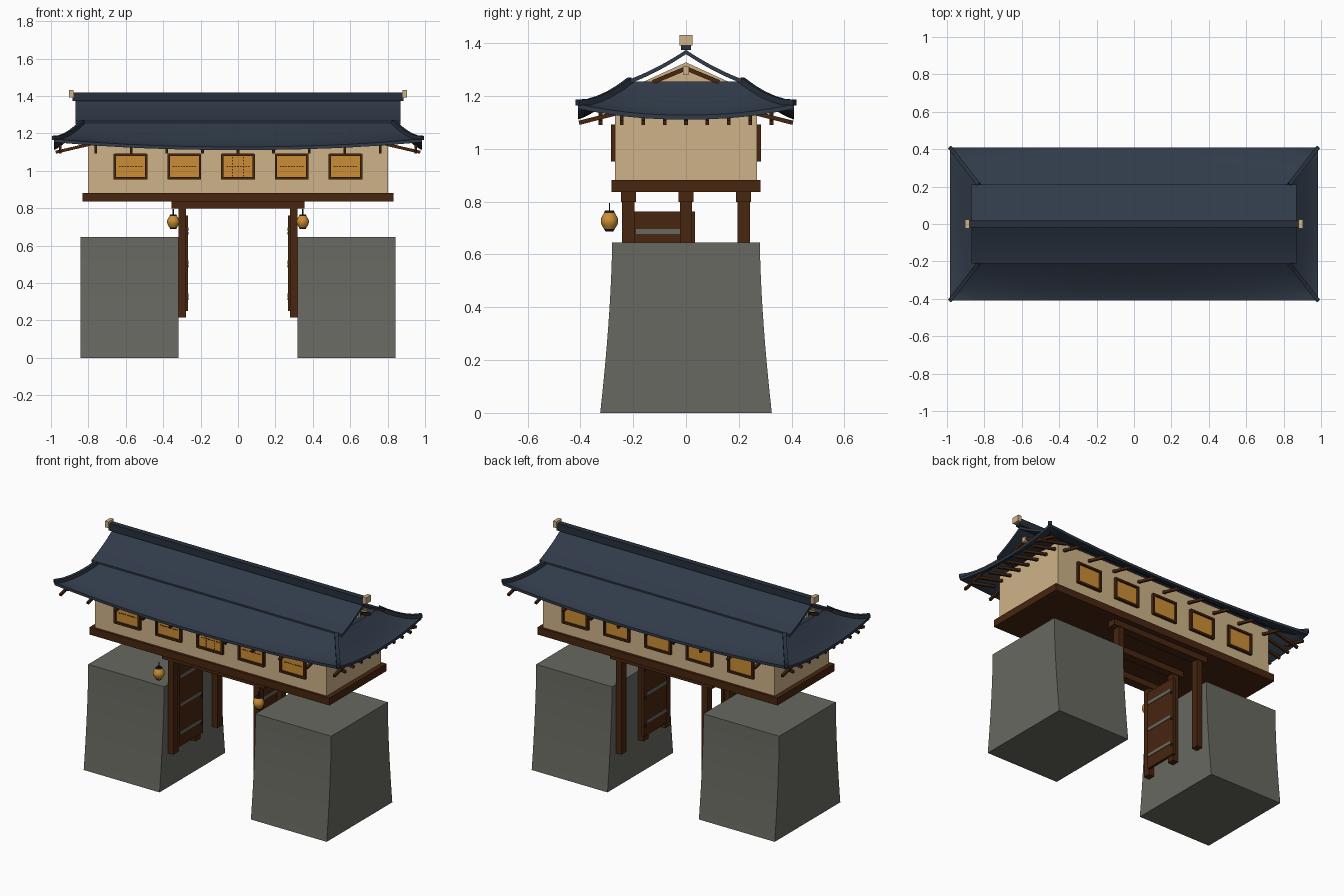
import bpy, bmesh, math
from mathutils import Vector

cube = bpy.data.objects.get("Cube")
if cube:
    bpy.data.objects.remove(cube, do_unlink=True)


def material(name, r, g, b):
    m = bpy.data.materials.new(name)
    m.use_nodes = True
    m.diffuse_color = (r, g, b, 1)
    node = next(n for n in m.node_tree.nodes if n.type == 'BSDF_PRINCIPLED')
    node.inputs["Base Color"].default_value = (r, g, b, 1)
    node.inputs["Roughness"].default_value = 0.8
    return m


STONE = material("grey_stone", 0.14, 0.14, 0.12)
WOOD = material("dark_brown_wood", 0.065, 0.019, 0.005)
PLASTER = material("tan_plaster", 0.62, 0.45, 0.25)
TILE = material("navy_roof_tile", 0.03, 0.043, 0.066)
RIDGE = material("dark_ridge_tile", 0.02, 0.03, 0.045)
PAPER = material("amber_paper", 0.60, 0.27, 0.035)
BLACK = material("black_iron", 0.012, 0.010, 0.009)


def mesh_object(name, mat, verts, faces, smooth=False):
    me = bpy.data.meshes.new(name)
    me.from_pydata([tuple(v) for v in verts], [], faces)
    bm = bmesh.new()
    bm.from_mesh(me)
    bmesh.ops.recalc_face_normals(bm, faces=bm.faces)
    bm.to_mesh(me)
    bm.free()
    me.materials.append(mat)
    ob = bpy.data.objects.new(name, me)
    bpy.context.collection.objects.link(ob)
    if smooth:
        bpy.ops.object.select_all(action='DESELECT')
        ob.select_set(True)
        bpy.context.view_layer.objects.active = ob
        bpy.ops.object.shade_smooth_by_angle(angle=math.radians(35))
    return ob


BOX_FACES = [(0, 1, 3, 2), (4, 6, 7, 5), (0, 4, 5, 1),
             (2, 3, 7, 6), (0, 2, 6, 4), (1, 5, 7, 3)]


def box(name, mat, xs, ys, zs):
    return mesh_object(name, mat, [(x, y, z) for x in xs for y in ys for z in zs], BOX_FACES)


def block(name, mat, centre, size):
    return box(name, mat, *[(c - s / 2, c + s / 2) for c, s in zip(centre, size)])


def beam(name, mat, a, b, width, height):
    # Rectangular bar running from a to b
    a, b = Vector(a), Vector(b)
    d = (b - a).normalized()
    side = d.cross(Vector((0, 0, 1))).normalized() * width / 2
    up = side.cross(d).normalized() * height / 2
    verts = [p + side * i + up * j for p in (a, b) for i in (-1, 1) for j in (-1, 1)]
    return mesh_object(name, mat, verts, BOX_FACES)


def extrude_x(name, mat, profile, x0, x1):
    # Closed y-z profile extruded along x
    n = len(profile)
    verts = [(x, y, z) for x in (x0, x1) for y, z in profile]
    faces = [(i, (i + 1) % n, n + (i + 1) % n, n + i) for i in range(n)]
    faces += [tuple(range(n)), tuple(range(n, 2 * n))]
    return mesh_object(name, mat, verts, faces, True)


def lathe(name, mat, centre, profile, sides=16):
    cx, cy = centre
    verts = [(cx + r * math.cos(math.tau * k / sides), cy + r * math.sin(math.tau * k / sides), z)
             for r, z in profile for k in range(sides)]
    n = len(profile)
    faces = [(j * sides + k, j * sides + (k + 1) % sides,
              (j + 1) * sides + (k + 1) % sides, (j + 1) * sides + k)
             for j in range(n - 1) for k in range(sides)]
    faces += [tuple(range(sides)), tuple(range((n - 1) * sides, n * sides))]
    return mesh_object(name, mat, verts, faces, True)


# Stone bases with concave front and back
steps = [i / 10 for i in range(11)]
half = [(0.28 + 0.045 * (1 - t) ** 1.6, 0.645 * t) for t in steps]
stone_profile = half + [(-y, z) for y, z in reversed(half)]

for s, side in ((1, "left"), (-1, "right")):
    extrude_x(f"stone_base_{side}", STONE, stone_profile, s * 0.317, s * 0.843)

    # Gate posts
    for y, place in ((-0.218, "front"), (0, "middle"), (0.218, "rear")):
        block(f"{place}_post_{side}", WOOD, (s * 0.298, y, 0.51), (0.04, 0.047, 0.59))

    # Open door leaf with straps and studs
    block(f"door_{side}", WOOD, (s * 0.277, -0.08, 0.506), (0.018, 0.23, 0.512))
    for z in (0.335, 0.51, 0.687):
        block(f"door_strap_{side}", STONE, (s * 0.277, -0.09, z), (0.024, 0.20, 0.02))
        block(f"door_stud_{side}", BLACK, (s * 0.268, 0.02, z - 0.02), (0.008, 0.012, 0.014))

    # Hanging lantern
    x, y = s * 0.346, -0.29
    body = [(0.019 + 0.014 * math.sin(math.pi * t), 0.695 + 0.064 * t) for t in steps]
    lathe(f"lantern_{side}", PAPER, (x, y), body)
    lathe(f"lantern_top_{side}", BLACK, (x, y), [(0.02, 0.758), (0.017, 0.766)])
    lathe(f"lantern_foot_{side}", BLACK, (x, y), [(0.015, 0.688), (0.02, 0.696)])
    lathe(f"lantern_cord_{side}", BLACK, (x, y), [(0.003, 0.765), (0.003, 0.795)], 6)

# Lintels, floor and hall
for y in (-0.218, 0, 0.218):
    block("lintel", WOOD, (0, y, 0.82), (0.71, 0.056, 0.044))
block("floor_slab", WOOD, (0, 0, 0.859), (1.664, 0.566, 0.046))
box("hall_wall", PLASTER, (-0.803, 0.803), (-0.268, 0.268), (0.88, 1.18))

# Windows on both long walls
for s in (-1, 1):
    for i in range(-2, 3):
        x, z = i * 0.287, 1.022
        block("window_paper", PAPER, (x, s * 0.27, z), (0.165, 0.008, 0.125))
        for k in (-1, 1):
            block("window_rail", WOOD, (x, s * 0.276, z + k * 0.063), (0.172, 0.018, 0.013))
            block("window_stile", WOOD, (x + k * 0.084, s * 0.276, z), (0.013, 0.018, 0.137))
        if s < 0:
            # Thin broken lattice lines
            for k in range(-4, 5):
                block("lattice_dash", WOOD, (x + k * 0.0145, s * 0.274, z), (0.009, 0.004, 0.005))
            if i == 0:
                for k in (-1, 1):
                    for j in range(-3, 4):
                        block("lattice_dash", WOOD, (x + k * 0.03, s * 0.274, z + j * 0.016),
                              (0.005, 0.004, 0.009))

# Lower skirt roof: rings from the inner rectangle out to the upswept eaves
IN_X, IN_Y, OUT_X, OUT_Y = 0.83, 0.21, 0.985, 0.41
IN_Z, EAVE_Z, LIFT = 1.255, 1.128, 0.042
ROWS, SEG = 8, 16


def skirt_point(side, t, u):
    hx, hy = IN_X + (OUT_X - IN_X) * u, IN_Y + (OUT_Y - IN_Y) * u
    x, y = [(t * hx, -hy), (hx, t * hy), (-t * hx, hy), (-hx, -t * hy)][side]
    drop = 1 - (1 - u) ** 1.25
    return Vector((x, y, IN_Z + (EAVE_Z - IN_Z) * drop + LIFT * u * u * abs(t) ** 2.2))


ring = 4 * SEG
verts = [skirt_point(side, 2 * k / SEG - 1, r / ROWS)
         for r in range(ROWS + 1) for side in range(4) for k in range(SEG)]
faces = [(r * ring + k, r * ring + (k + 1) % ring,
          (r + 1) * ring + (k + 1) % ring, (r + 1) * ring + k)
         for r in range(ROWS) for k in range(ring)]
# Underside and closing faces make the skirt a solid shell
n = len(verts)
verts += [v - Vector((0, 0, 0.017)) for v in verts]
faces += [tuple(n + i for i in f) for f in faces]
edge = ROWS * ring
faces += [(edge + k, edge + (k + 1) % ring, n + edge + (k + 1) % ring, n + edge + k)
          for k in range(ring)]
faces += [tuple(range(ring)), tuple(range(n, n + ring))]
mesh_object("skirt_roof", TILE, verts, faces, True)

# Hip ridges along the skirt corners
for side in range(4):
    pts = [skirt_point(side, 1, u / 5) + Vector((0, 0, 0.006)) for u in range(6)]
    for a, b in zip(pts, pts[1:]):
        beam("hip_ridge", RIDGE, a, b + (b - a) * 0.05, 0.022, 0.022)

# Upper gable roof with sagging slopes
ys = [i * 0.021 for i in range(-10, 11)]


def slope(y):
    t = abs(y) / 0.21
    return 1.375 - 0.11 * t - 0.03 * t * (1 - t)


roof = [(y, slope(y)) for y in ys] + [(y, slope(y) - 0.016) for y in reversed(ys)]
extrude_x("upper_roof", TILE, roof, -0.87, 0.87)

# Ridge beam and end blocks
block("main_ridge", RIDGE, (0, 0, 1.396), (1.77, 0.036, 0.044))
for s in (-1, 1):
    block("ridge_end", PLASTER, (s * 0.892, 0, 1.411), (0.024, 0.05, 0.04))
    # Gable wall, barge boards and pendant
    extrude_x("gable_wall", PLASTER, [(-0.17, 1.25), (0.17, 1.25), (0, 1.328)], s * 0.77, s * 0.80)
    for k in (-1, 1):
        beam("barge_board", WOOD, (s * 0.825, k * 0.125, 1.253), (s * 0.825, 0, 1.305), 0.02, 0.016)
    block("gable_pendant", PLASTER, (s * 0.832, 0, 1.297), (0.022, 0.024, 0.032))

# Sloping rafters under the eaves
for s in (-1, 1):
    for i in range(-5, 6):
        x = i * 0.19
        beam("long_side_rafter", WOOD, (x, s * 0.25, 1.138), (x, s * 0.405, 1.099), 0.014, 0.016)
    for i in range(-4, 5):
        y = i * 0.081
        beam("end_rafter", WOOD, (s * 0.79, y, 1.142), (s * 0.975, y, 1.099), 0.014, 0.016)
